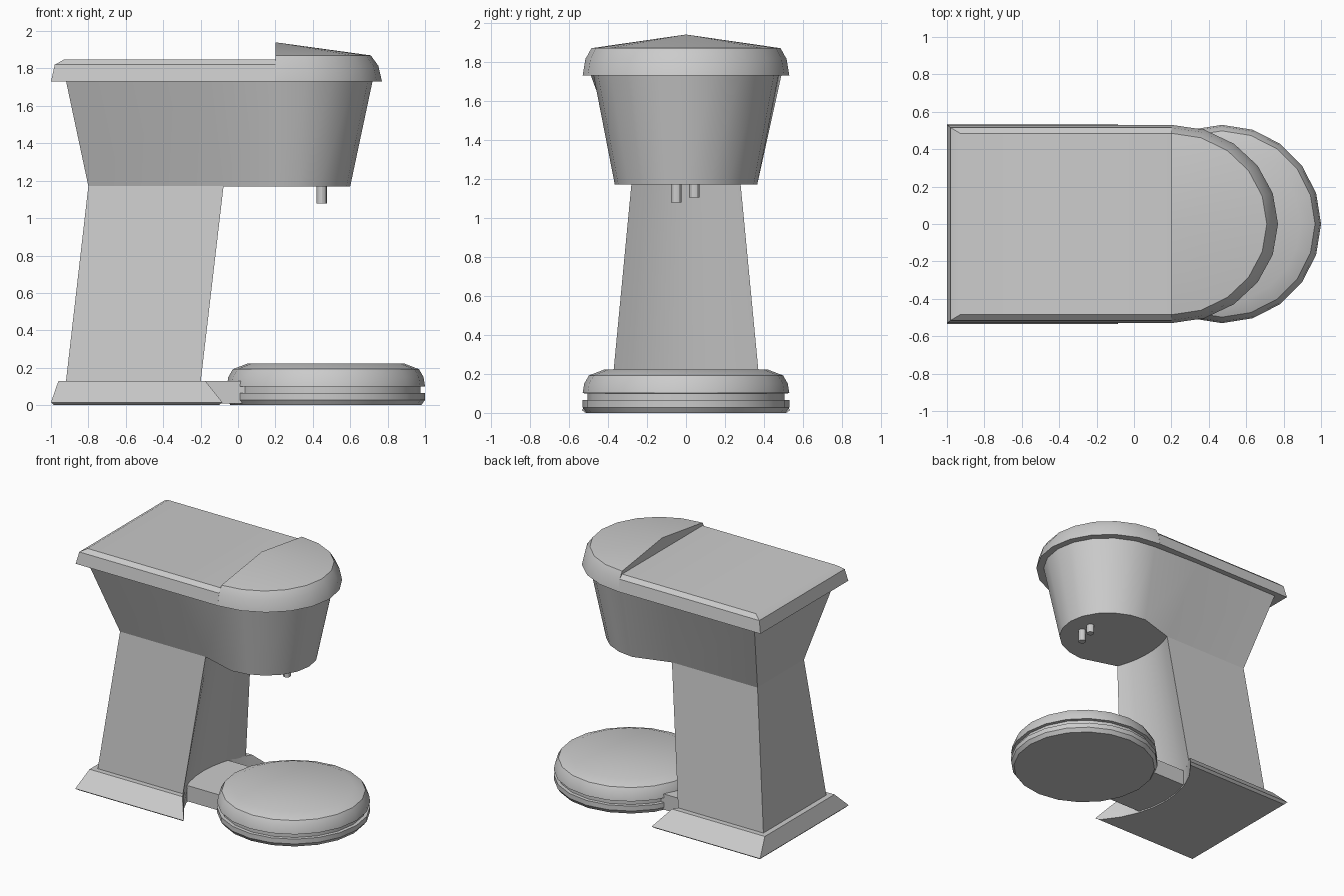
import bpy, bmesh
from math import sin, cos, pi, sqrt

if "Cube" in bpy.data.objects:
    bpy.data.objects.remove(bpy.data.objects["Cube"])

TRAY_X = 0.47     # centre of the round cup tray
HEAD_X = 0.20     # centre of the rounded head and lid


def loft(name, rings, apex=None):
    """Skin equal-length closed rings from bottom to top, closing both ends."""
    bm = bmesh.new()
    vs = [[bm.verts.new(p) for p in r] for r in rings]
    n = len(rings[0])
    for a, b in zip(vs, vs[1:]):
        for i in range(n):
            j = (i + 1) % n
            bm.faces.new((a[i], a[j], b[j], b[i]))
    bm.faces.new(vs[0][::-1])
    if apex:
        tip = bm.verts.new(apex)
        for i in range(n):
            bm.faces.new((vs[-1][i], vs[-1][(i + 1) % n], tip))
    else:
        bm.faces.new(vs[-1])
    bmesh.ops.recalc_face_normals(bm, faces=bm.faces)
    me = bpy.data.meshes.new(name)
    bm.to_mesh(me)
    bm.free()
    ob = bpy.data.objects.new(name, me)
    bpy.context.collection.objects.link(ob)
    bpy.ops.object.select_all(action='DESELECT')
    ob.select_set(True)
    bpy.context.view_layer.objects.active = ob
    bpy.ops.object.shade_smooth_by_angle(angle=pi / 6)
    return ob


def circle(cx, cy, r, z, n=20):
    return [(cx + r * cos(2 * pi * i / n), cy + r * sin(2 * pi * i / n), z) for i in range(n)]


def half_ellipse(rx, ry, z, n=10):
    return [(HEAD_X + rx * sin(pi * i / n), -ry * cos(pi * i / n), z) for i in range(n + 1)]


def rect(x0, x1, h, z):
    return [(x0, -h, z), (x1, -h, z), (x1, h, z), (x0, h, z)]


def scooped(x0, h, z, shift=0.0, r=0.77, n=8):
    """Rectangle whose front edge is a hollow arc around the tray."""
    ys = [-h + 2 * h * i / n for i in range(n + 1)]
    arc = [(TRAY_X + shift - sqrt(r * r - y * y), y, z) for y in ys]
    return [(x0, -h, z)] + arc + [(x0, h, z)]


def head_ring(x0, x1, h, rx, ry, z):
    return [(x0, -h, z), (x1, -h, z)] + half_ellipse(rx, ry, z) + [(x1, h, z), (x0, h, z)]


# Foot with sloping sides, and the column that leans forward
loft("foot", [scooped(-0.985, 0.515, 0), scooped(-1.0, 0.535, 0.015),
              scooped(-0.96, 0.42, 0.13)])
loft("column", [scooped(-0.92, 0.38, 0.125), scooped(-0.80, 0.28, 1.172, 0.17)])

# Bridge joining foot and tray
loft("tray_bridge", [rect(-0.34, 0.1, 0.25, 0.01), rect(-0.34, 0.1, 0.25, 0.13)])

# Round cup tray with a groove round the middle
tray = [(0.51, 0), (0.53, 0.028), (0.53, 0.065), (0.505, 0.066), (0.505, 0.1),
        (0.53, 0.101), (0.522, 0.15), (0.498, 0.192), (0.42, 0.222)]
loft("cup_tray", [circle(TRAY_X, 0, r, z) for r, z in tray])

# Flared head, rounded at the front
loft("head", [head_ring(-0.80, -0.08, 0.28, 0.40, 0.365, 1.17),
              head_ring(-0.92, -0.20, 0.49, 0.52, 0.475, 1.735)])

# Flat rear lid and raised half-cone front lid
loft("rear_lid", [rect(-1.0, HEAD_X, 0.53, 1.73), rect(-0.98, HEAD_X, 0.515, 1.82),
                  rect(-0.93, HEAD_X, 0.485, 1.848)])
loft("front_lid", [half_ellipse(0.57, 0.53, 1.73), half_ellipse(0.55, 0.515, 1.815),
                   half_ellipse(0.51, 0.485, 1.87)], apex=(HEAD_X, 0, 1.94))

# Two spouts
for name, y, z in (("spout_long", -0.05, 1.078), ("spout_short", 0.043, 1.105)):
    loft(name, [circle(0.448, y, 0.027, z, 12), circle(0.448, y, 0.027, 1.18, 12)])
